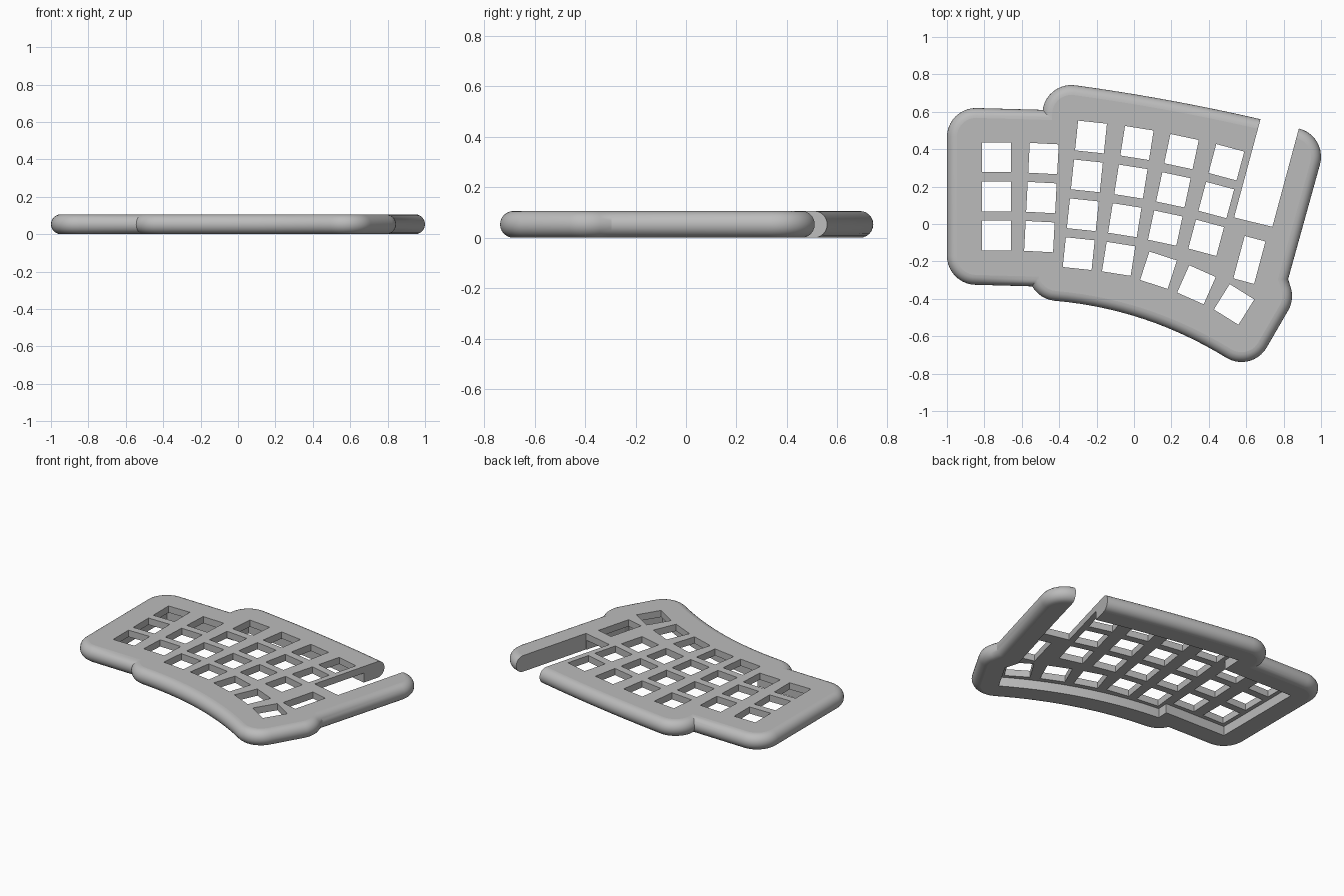
import bpy, bmesh, math
from mathutils import Vector

cube = bpy.data.objects.get("Cube")
if cube:
    bpy.data.objects.remove(cube, do_unlink=True)

RIM = 0.155      # rim width around the key field
R = 0.053        # radius of the rounded side
PLATE = 0.062    # height of the plate's underside

grey = bpy.data.materials.new("case_grey")
grey.use_nodes = True
COLOUR = (0.5, 0.5, 0.5, 1)
grey.diffuse_color = COLOUR
grey.node_tree.nodes["Principled BSDF"].inputs["Base Color"].default_value = COLOUR


def turned(v, angle):
    """Rotate a flat vector counter-clockwise."""
    c, s = math.cos(angle), math.sin(angle)
    return Vector((v.x * c - v.y * s, v.x * s + v.y * c))


def curve(a, ctrl, b, n=14):
    """Points of a gentle quadratic arc."""
    a, ctrl, b = Vector(a), Vector(ctrl), Vector(b)
    return [a * (1 - t) ** 2 + ctrl * 2 * t * (1 - t) + b * t * t
            for t in (i / n for i in range(n + 1))]


def inflate(points, d, steps=10):
    """Offset a counter-clockwise outline, rounding the corners when it grows."""
    pts, out = [Vector(p) for p in points], []
    for i, p in enumerate(pts):
        e0 = (p - pts[i - 1]).normalized()
        e1 = (pts[(i + 1) % len(pts)] - p).normalized()
        n0, n1 = Vector((e0.y, -e0.x)), Vector((e1.y, -e1.x))
        turn = math.atan2(e0.x * e1.y - e0.y * e1.x, e0.dot(e1))
        if d > 0 and turn > 0.2:
            out += [p + turned(n0, turn * k / steps) * d for k in range(steps + 1)]
        else:
            out.append(p + (n0 + n1) * d / (1 + n0.dot(n1)))
    return out


def loft(bm, layers):
    """Close a stack of matching outlines, given as (outline, z)."""
    rings = [[bm.verts.new((p.x, p.y, z)) for p in pts] for pts, z in layers]
    n = len(rings[0])
    bm.faces.new(rings[0][::-1])
    bm.faces.new(rings[-1])
    for lo, hi in zip(rings, rings[1:]):
        for i in range(n):
            j = (i + 1) % n
            bm.faces.new((lo[i], lo[j], hi[j], hi[i]))


def finish(bm, name, helper=True):
    me = bpy.data.meshes.new(name)
    bm.to_mesh(me)
    bm.free()
    me.materials.append(grey)
    ob = bpy.data.objects.new(name, me)
    bpy.context.scene.collection.objects.link(ob)
    ob.hide_render = helper
    return ob


def slab(name, outline, helper=True):
    """Body with a half-round side."""
    bm = bmesh.new()
    angles = [math.pi * (k / 12 - 0.5) for k in range(13)]
    loft(bm, [(inflate(outline, RIM - R + R * math.cos(a)), R + R * math.sin(a))
              for a in angles])
    return finish(bm, name, helper)


def prism(name, outlines, z0, z1):
    bm = bmesh.new()
    for pts in outlines:
        loft(bm, [(pts, z0), (pts, z1)])
    return finish(bm, name)


def combine(target, tool, operation):
    """Apply a boolean, trying the second solver if the first gives nothing."""
    mod = target.modifiers.new("cut", 'BOOLEAN')
    mod.operation, mod.object = operation, tool
    for solver in ('EXACT', 'MANIFOLD'):
        mod.solver = solver
        bpy.context.view_layer.update()
        evaluated = target.evaluated_get(bpy.context.evaluated_depsgraph_get())
        me = bpy.data.meshes.new_from_object(evaluated)
        if len(me.polygons):
            target.data = me
            break
    target.modifiers.clear()
    bpy.data.objects.remove(tool, do_unlink=True)


# Key field regions, counter-clockwise
left_block = [(-0.845, 0.465), (-0.845, -0.17), (-0.3, -0.185), (-0.3, 0.45)]
upper_block = [(-0.38, -0.2), (0.62, -0.45)] + \
    curve((0.845, 0.36), (0.27, 0.505), (-0.335, 0.588))
lower_block = curve((-0.41, -0.256), (0.118, -0.302), (0.575, -0.583)) + \
    [(0.69, -0.385), (0.6, -0.1), (-0.4, -0.1)]

# Case body
case = slab("keyboard_case", upper_block, helper=False)
combine(case, slab("left_body", left_block), 'UNION')
combine(case, slab("thumb_body", lower_block), 'UNION')

# Hollow underside
for region in (left_block, upper_block, lower_block):
    combine(case, prism("recess", [inflate(region, -0.006)], -0.1, PLATE), 'DIFFERENCE')

# Slot open to the back
slot_dir = Vector((0.26, 0.966)) * 0.8
a, b = Vector((0.535, 0.035)), Vector((0.74, -0.015))
combine(case, prism("slot", [[a, b, b + slot_dir, a + slot_dir]], -0.1, 0.3), 'DIFFERENCE')


# Key openings
def opening(x, y, tilt, w=0.155, h=0.16):
    return [Vector((x, y)) + turned(Vector((sx * w / 2, sy * h / 2)), math.radians(tilt))
            for sx, sy in ((-1, -1), (1, -1), (1, 1), (-1, 1))]


# Columns: top key centre, tilt, number of keys
columns = [(-0.735, 0.357, 0, 3), (-0.484, 0.35, -3, 3), (-0.23, 0.465, -6, 4),
           (0.016, 0.433, -9, 4), (0.254, 0.387, -12, 3), (0.494, 0.33, -15, 3)]
openings = []
for x, y, tilt, count in columns:
    step = turned(Vector((0, -0.209)), math.radians(tilt))
    openings += [opening(x + step.x * k, y + step.y * k, tilt) for k in range(count)]

# Thumb keys
openings += [opening(0.131, -0.247, -18), opening(0.334, -0.325, -24),
             opening(0.535, -0.43, -32), opening(0.617, -0.192, -15, 0.115, 0.235)]
combine(case, prism("key_openings", openings, -0.1, 0.3), 'DIFFERENCE')

# Smooth sides, flat plate
bpy.ops.object.select_all(action='DESELECT')
case.select_set(True)
bpy.context.view_layer.objects.active = case
bpy.ops.object.shade_smooth_by_angle(angle=math.radians(30))
for f in case.data.polygons:
    if abs(f.normal.z) > 0.999:
        f.use_smooth = False
